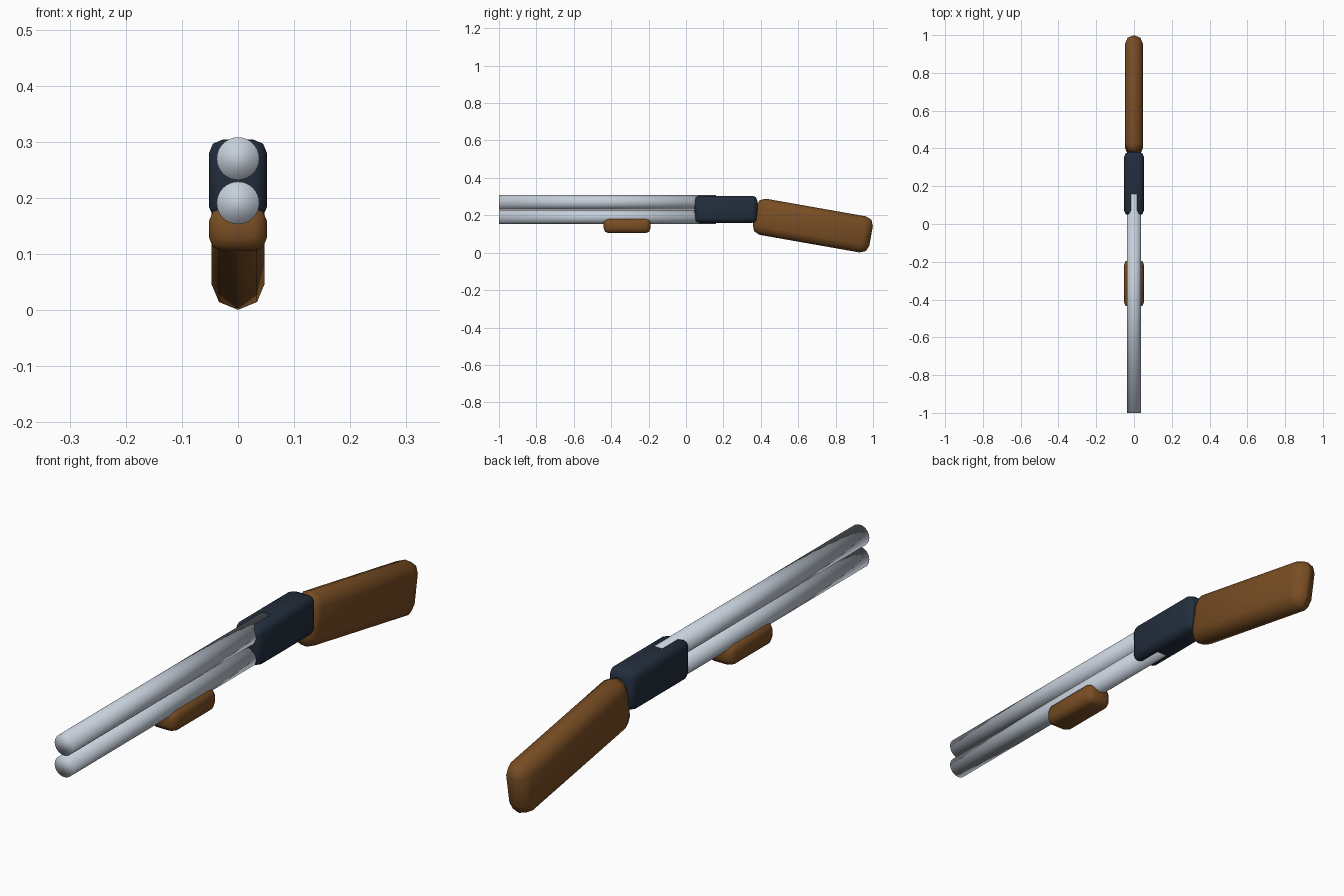
import bpy
from math import radians

cube = bpy.data.objects.get("Cube")
if cube:
    bpy.data.objects.remove(cube, do_unlink=True)


def material(name, color):
    m = bpy.data.materials.new(name)
    m.use_nodes = True
    m.diffuse_color = (*color, 1)
    m.node_tree.nodes["Principled BSDF"].inputs["Base Color"].default_value = (*color, 1)
    return m


wood = material("brown wood", (0.19, 0.075, 0.017))
dark_steel = material("dark blue steel", (0.016, 0.027, 0.046))
silver = material("pale silver", (0.56, 0.62, 0.70))


def finish(obj, name, mat):
    obj.name = name
    obj.data.materials.append(mat)
    bpy.ops.object.shade_smooth()


def rounded_box(name, size, center, bevel, mat, tilt=0):
    bpy.ops.mesh.primitive_cube_add(size=1, location=center)
    obj = bpy.context.object
    obj.scale = size
    bpy.ops.object.transform_apply(location=False, rotation=False, scale=True)
    obj.rotation_euler.x = radians(tilt)
    mod = obj.modifiers.new("Rounded edges", "BEVEL")
    mod.width = bevel
    mod.segments = 2
    finish(obj, name, mat)


# Two stacked barrels, softly shaded over their end caps
for name, z in (("upper_barrel", 0.27), ("lower_barrel", 0.191)):
    bpy.ops.mesh.primitive_cylinder_add(
        vertices=32, radius=0.038, depth=1.16,
        location=(0, -0.42, z), rotation=(radians(90), 0, 0))
    finish(bpy.context.object, name, silver)

# Receiver, fore-end and drooping stock
rounded_box("receiver", (0.104, 0.336, 0.144), (0, 0.213, 0.232), 0.025, dark_steel)
rounded_box("fore_end", (0.104, 0.25, 0.078), (0, -0.315, 0.144), 0.025, wood)
rounded_box("stock", (0.094, 0.633, 0.196), (0, 0.678, 0.145), 0.045, wood, tilt=-10)
